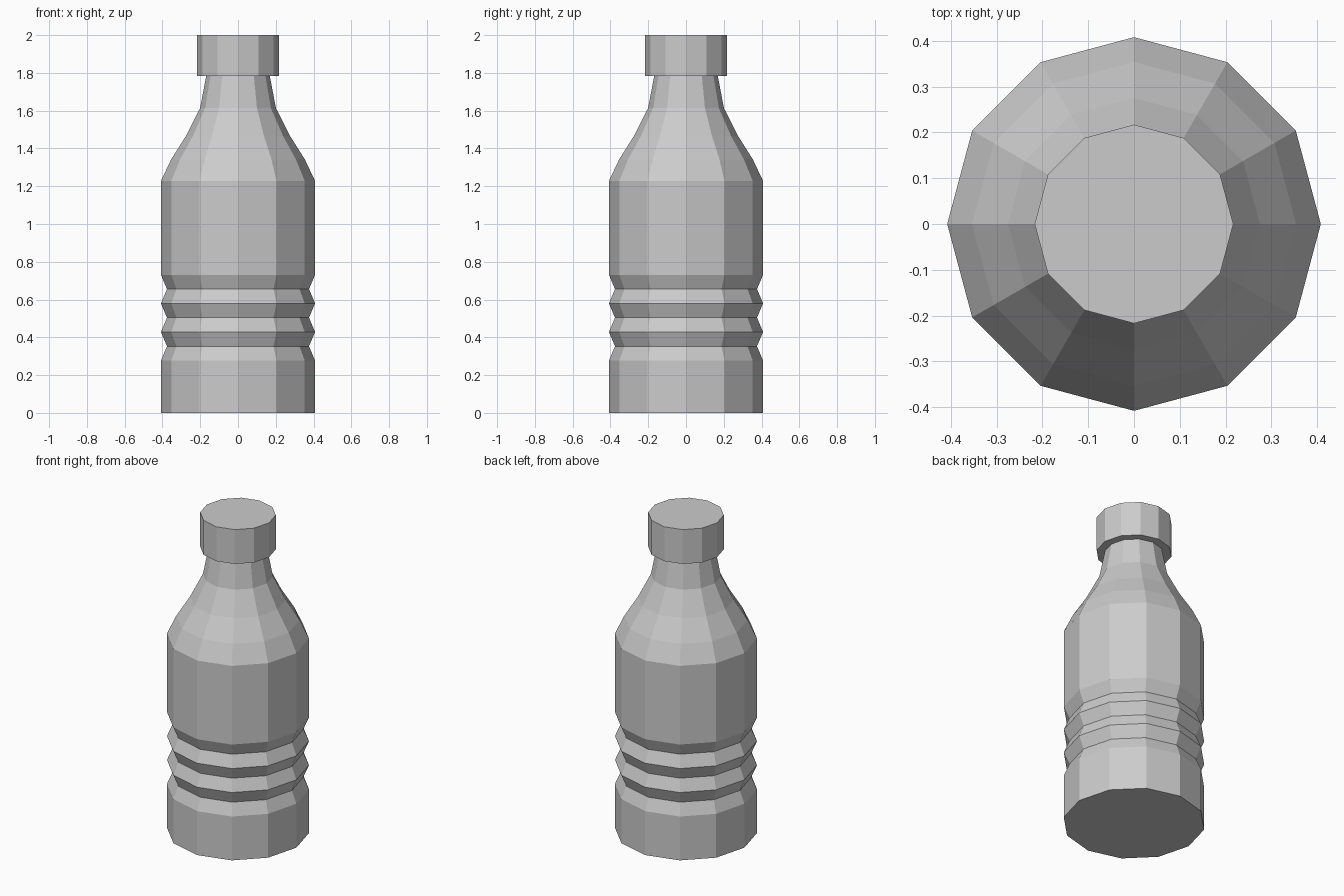
import bpy, bmesh
from math import cos, sin, pi

if "Cube" in bpy.data.objects:
    bpy.data.objects.remove(bpy.data.objects["Cube"])

SIDES = 12


def lathe(name, profile):
    """Flat-faced solid of revolution from (radius, z) points, closed at both ends."""
    bm = bmesh.new()
    rings = [[bm.verts.new((r * cos(2 * pi * i / SIDES), r * sin(2 * pi * i / SIDES), z))
              for i in range(SIDES)] for r, z in profile]
    for low, high in zip(rings, rings[1:]):
        for i in range(SIDES):
            j = (i + 1) % SIDES
            bm.faces.new((low[i], low[j], high[j], high[i]))
    bm.faces.new(rings[0][::-1])
    bm.faces.new(rings[-1])
    mesh = bpy.data.meshes.new(name)
    bm.to_mesh(mesh)
    bm.free()
    obj = bpy.data.objects.new(name, mesh)
    bpy.context.collection.objects.link(obj)
    return obj


R_BODY, R_GROOVE = 0.408, 0.376

# Bottle body: base, three V-shaped grip grooves, straight wall, shoulder, neck
grip = [(R_GROOVE if k % 2 else R_BODY, 0.277 + 0.0757 * k) for k in range(7)]
shoulder = [(R_BODY, 1.228), (0.354, 1.342), (0.275, 1.467), (0.201, 1.613), (0.168, 1.785)]
lathe("bottle_body", [(R_BODY, 0)] + grip + shoulder)

# Screw cap
lathe("cap", [(0.217, 1.783), (0.217, 2.0)])
